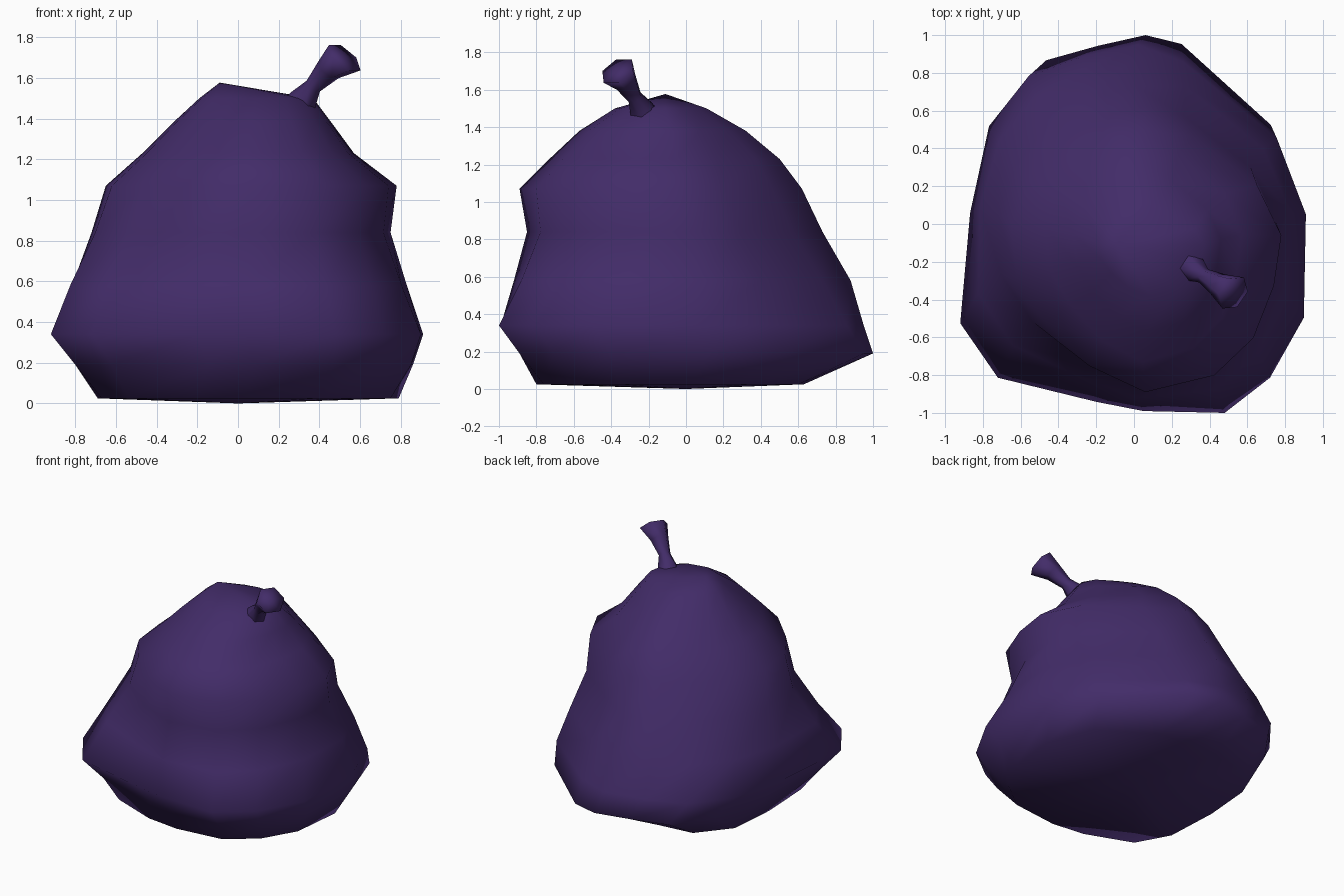
import bpy, bmesh, math
from mathutils import Vector

if "Cube" in bpy.data.objects:
    bpy.data.objects.remove(bpy.data.objects["Cube"])

mat = bpy.data.materials.new("dark purple plastic")
mat.diffuse_color = (0.055, 0.025, 0.14, 1)
mat.use_nodes = True
mat.node_tree.nodes["Principled BSDF"].inputs["Base Color"].default_value = mat.diffuse_color


def loft(name, rings, start, end):
    """Skin closed rings of points and close both ends with a fan."""
    bm = bmesh.new()
    loops = [[bm.verts.new(p) for p in r] for r in rings]
    n = len(loops[0])
    for a, b in zip(loops, loops[1:]):
        for i in range(n):
            j = (i + 1) % n
            bm.faces.new((a[i], a[j], b[j], b[i]))
    for loop, tip in ((loops[0], start), (loops[-1], end)):
        c = bm.verts.new(tip)
        for i in range(n):
            bm.faces.new((loop[i], loop[(i + 1) % n], c))
    bmesh.ops.recalc_face_normals(bm, faces=bm.faces)
    for f in bm.faces:
        f.smooth = True
    me = bpy.data.meshes.new(name)
    bm.to_mesh(me)
    bm.free()
    me.materials.append(mat)
    ob = bpy.data.objects.new(name, me)
    bpy.context.collection.objects.link(ob)
    return ob


def normalised(pts):
    """Scale an outline into the 0..1 square."""
    xs, ys = zip(*pts)
    return [((x - min(xs)) / (max(xs) - min(xs)),
             (y - min(ys)) / (max(ys) - min(ys))) for x, y in pts]


# Sack outlines seen from above: flat foot, wide base and cut-in shoulder
foot = normalised([
    (.79, .02), (.66, .36), (.28, .6), (.05, .63), (-.2, .62), (-.47, .59),
    (-.66, .36), (-.69, 0), (-.67, -.4), (-.54, -.64), (-.2, -.77),
    (.05, -.8), (.4, -.76), (.61, -.6), (.75, -.36)])
base = normalised([
    (.91, .08), (.76, .5), (.24, .95), (.03, 1), (-.25, .94), (-.55, .86),
    (-.76, .58), (-.86, .08), (-.92, -.51), (-.72, -.8), (-.2, -.93),
    (.05, -.98), (.48, -.99), (.72, -.8), (.9, -.48)])
shoulder = normalised([
    (.78, -.05), (.65, .22), (.31, .48), (.05, .64), (-.2, .58), (-.4, .44),
    (-.57, .24), (-.67, 0), (-.64, -.28), (-.48, -.52), (-.25, -.75),
    (.05, -.89), (.42, -.8), (.63, -.6), (.74, -.32)])

# Heights: z, x min, x max, y min, y max, blend (-1 foot, 0 base, 1 shoulder),
# extra blend towards the back, where the sack leans in sooner
levels = [
    (.025, -.69, .79, -.80, .63, -1, 0),
    (.19, -.80, .86, -.89, 1.0, 0, 0),
    (.34, -.92, .91, -1.0, .95, .0, .35),
    (.58, -.825, .83, -.92, .88, .42, .4),
    (.84, -.72, .75, -.85, .73, .8, .2),
    (1.07, -.65, .78, -.89, .62, 1, 0),
    (1.23, -.47, .57, -.73, .50, 1, 0),
    (1.38, -.32, .46, -.57, .32, 1, 0),
    (1.50, -.19, .37, -.38, .11, 1, 0)]
rings = []
for z, x0, x1, y0, y1, t, lean in levels:
    other = foot if t < 0 else shoulder
    outline = []
    for a, b in zip(base, other):
        k = min(1, abs(t) + lean * max(0, a[1] - .2))
        outline.append((a[0] + (b[0] - a[0]) * k, a[1] + (b[1] - a[1]) * k))
    outline = normalised(outline)
    rings.append([(x0 + u * (x1 - x0), y0 + v * (y1 - y0), z) for u, v in outline])
loft("sack_body", rings, (0, 0, 0), (-.09, -.11, 1.577))

# Tied neck that flares into a tuft
axis = Vector((.13, -.09, .15)).normalized()
side = axis.cross(Vector((0, 0, 1))).normalized()
up = side.cross(axis)
rings = []
for c, r in (((.23, -.18, 1.36), .1), ((.315, -.235, 1.48), .075),
             ((.37, -.275, 1.56), .042), ((.445, -.32, 1.64), .065),
             ((.525, -.365, 1.70), .1)):
    rings.append([Vector(c) + r * (math.cos(a) * side + math.sin(a) * up)
                  for a in (math.tau * k / 6 for k in range(6))])
loft("tied_neck", rings, (.21, -.16, 1.34), (.53, -.37, 1.705))
